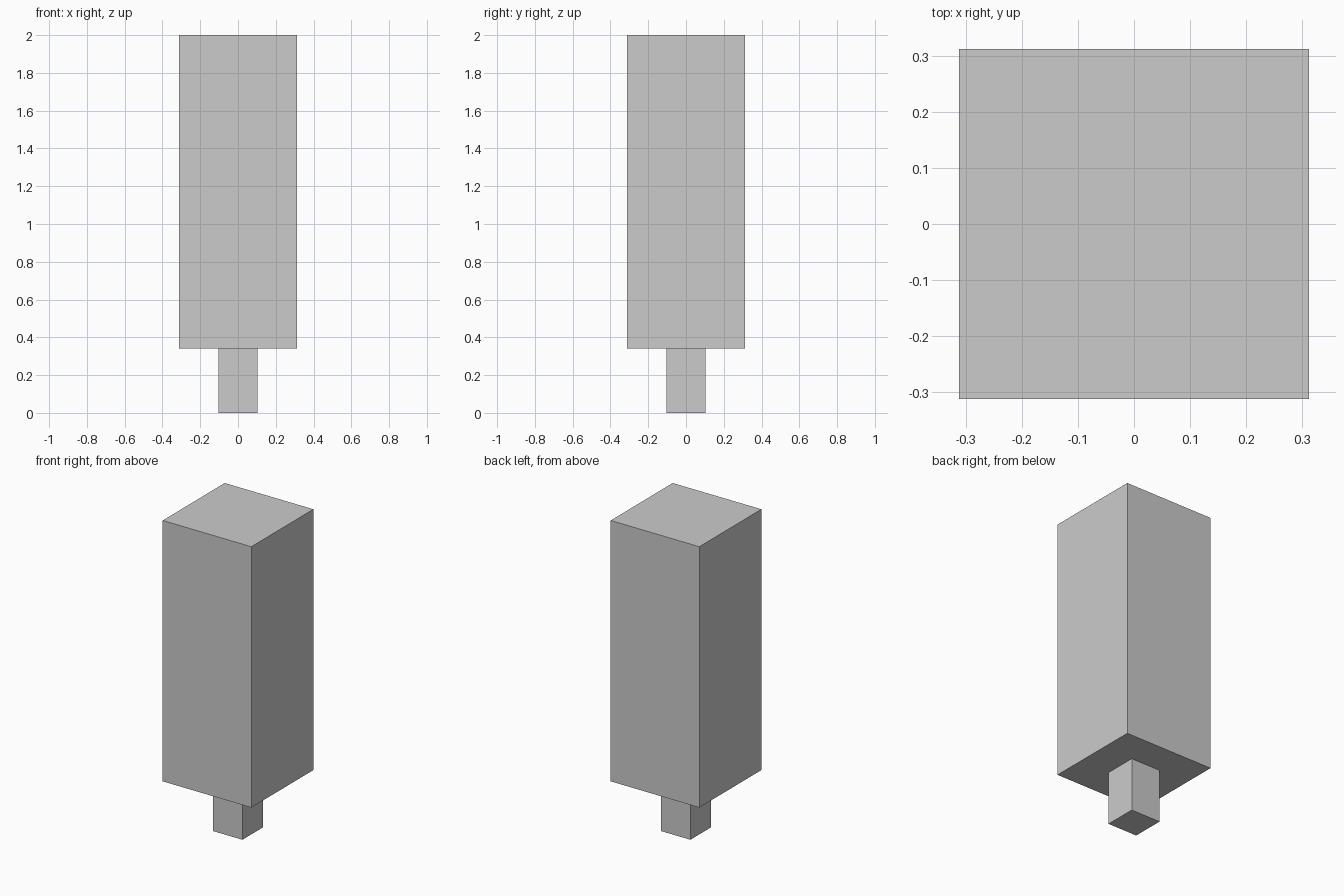
import bpy

if "Cube" in bpy.data.objects:
    bpy.data.objects.remove(bpy.data.objects["Cube"])


def box(name, width, z0, z1):
    """Square-section box standing from z0 to z1, centred on the z axis."""
    bpy.ops.mesh.primitive_cube_add(size=1, location=(0, 0, (z0 + z1) / 2))
    obj = bpy.context.object
    obj.name = name
    obj.scale = (width, width, z1 - z0)
    bpy.ops.object.transform_apply(location=False, rotation=False, scale=True)
    return obj


# Narrow stem at the base
box("stem", 0.208, 0.0, 0.34)

# Tall block on top of the stem
box("upper_block", 0.624, 0.34, 2.0)
